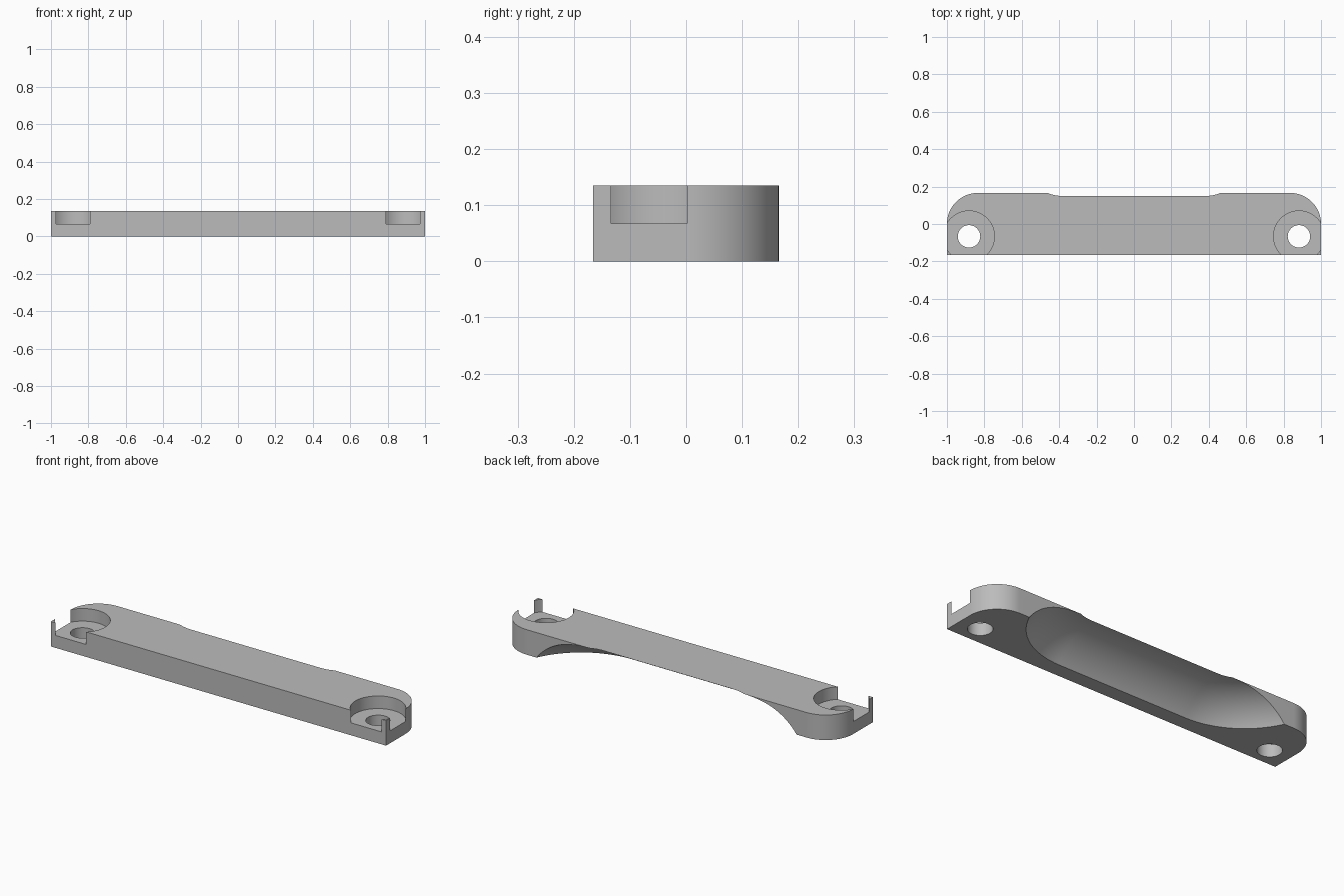
import bpy, bmesh
from math import sin, cos, pi, radians, hypot, atan2

if "Cube" in bpy.data.objects:
    bpy.data.objects.remove(bpy.data.objects["Cube"])

HALF_Y, HEIGHT = 0.166, 0.135
CORNER = 0.165
SCREW_X, SCREW_Y = 0.882, -0.066

grey = bpy.data.materials.new("plain_grey")
grey.use_nodes = True
grey.diffuse_color = (0.5, 0.5, 0.5, 1)
grey.node_tree.nodes["Principled BSDF"].inputs["Base Color"].default_value = (0.5, 0.5, 0.5, 1)


def make_object(name, bm):
    bmesh.ops.recalc_face_normals(bm, faces=bm.faces)
    mesh = bpy.data.meshes.new(name)
    bm.to_mesh(mesh)
    bm.free()
    mesh.materials.append(grey)
    obj = bpy.data.objects.new(name, mesh)
    bpy.context.collection.objects.link(obj)
    return obj


def loft(name, rings):
    """Closed solid skinned through equal rings of points, capped at both ends."""
    bm = bmesh.new()
    rows = [[bm.verts.new(p) for p in ring] for ring in rings]
    for a, b in zip(rows, rows[1:]):
        for i in range(len(a)):
            j = (i + 1) % len(a)
            bm.faces.new((a[i], a[j], b[j], b[i]))
    bm.faces.new(rows[0])
    bm.faces.new(rows[-1])
    return make_object(name, bm)


def disc_cutter(name, x, radius, z0, z1):
    angles = [2 * pi * i / 64 for i in range(64)]
    return loft(name, [[(x + radius * cos(a), SCREW_Y + radius * sin(a), z)
                        for a in angles] for z in (z0, z1)])


# Bar: square front corners, rounded back corners
outline = [(-1, -HALF_Y), (1, -HALF_Y)]
for side, start in ((1, 0), (-1, pi / 2)):
    for i in range(25):
        a = start + pi / 2 * i / 24
        outline.append((side * (1 - CORNER) + CORNER * cos(a),
                        HALF_Y - CORNER + CORNER * sin(a)))
bar = loft("pull_bar", [[(x, y, z) for x, y in outline] for z in (0, HEIGHT)])

# Finger scoop: arc profile swept along a straight run with turned ends
AXIS_X, AXIS_Y, R_TOP, R_BOTTOM = 0.385, 0.344, 0.194, 0.43
width = R_BOTTOM - R_TOP
chord = hypot(width, HEIGHT)
top_slope = radians(3)
bottom_slope = 2 * atan2(HEIGHT, width) - top_slope
radius = chord / (2 * sin((bottom_slope - top_slope) / 2))
profile = [(0.03, 0.2), (0.15, 0.2),
           (0.15, HEIGHT + (R_TOP - 0.15) * sin(top_slope) / cos(top_slope))]
for i in range(21):
    t = top_slope + (bottom_slope - top_slope) * i / 20
    profile.append((R_TOP + radius * (sin(t) - sin(top_slope)),
                    HEIGHT - radius * (cos(top_slope) - cos(t))))
profile += [(R_BOTTOM + 0.05 * cos(bottom_slope), -0.05 * sin(bottom_slope)),
            (0.03, -0.05 * sin(bottom_slope))]
rings = []
for side in (-1, 1):
    for i in range(25):
        a = pi / 2 * (i / 24 if side < 0 else 1 - i / 24)
        rings.append([(side * (AXIS_X + r * cos(a)), AXIS_Y - r * sin(a), z)
                      for r, z in profile])
cutters = [loft("scoop_cutter", rings)]

# Screw holes with open counterbores
for side, label in ((1, "left"), (-1, "right")):
    x = side * SCREW_X
    cutters.append(disc_cutter(label + "_counterbore_cutter", x, 0.136, 0.067, 0.3))
    cutters.append(disc_cutter(label + "_hole_cutter", x, 0.06, -0.1, 0.1))

for cutter in cutters:
    cutter.hide_render = True
    cutter.hide_viewport = True
    cut = bar.modifiers.new(cutter.name, "BOOLEAN")
    cut.operation = "DIFFERENCE"
    cut.solver = "EXACT"
    cut.object = cutter

# Bake the cuts, remove the cutters and shade
depsgraph = bpy.context.evaluated_depsgraph_get()
bar_mesh = bpy.data.meshes.new_from_object(bar.evaluated_get(depsgraph))
bar.modifiers.clear()
bar.data = bar_mesh
for cutter in cutters:
    bpy.data.objects.remove(cutter)
bpy.ops.object.select_all(action="DESELECT")
bar.select_set(True)
bpy.context.view_layer.objects.active = bar
bpy.ops.object.shade_smooth_by_angle(angle=radians(25))
